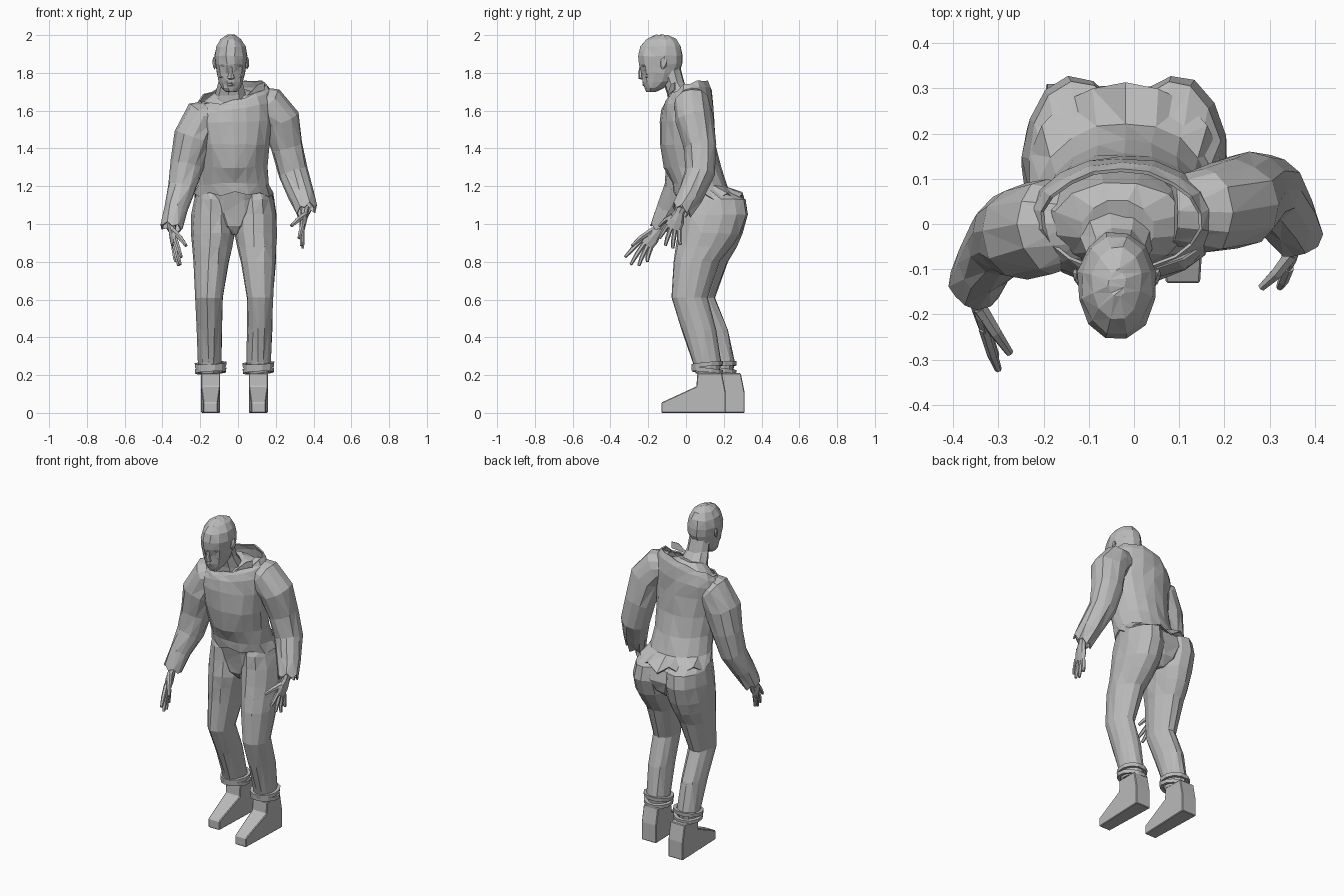
import bpy, bmesh, math, random
from mathutils import Vector

random.seed(4)
cube = bpy.data.objects.get("Cube")
if cube:
    bpy.data.objects.remove(cube, do_unlink=True)

grey = bpy.data.materials.new("plain_grey")
grey.use_nodes = True
COLOUR = (0.5, 0.5, 0.5, 1)
grey.diffuse_color = COLOUR
grey.node_tree.nodes["Principled BSDF"].inputs["Base Color"].default_value = COLOUR


def finish(name, bm):
    bmesh.ops.recalc_face_normals(bm, faces=bm.faces)
    mesh = bpy.data.meshes.new(name)
    bm.to_mesh(mesh)
    bm.free()
    mesh.materials.append(grey)
    obj = bpy.data.objects.new(name, mesh)
    bpy.context.collection.objects.link(obj)
    return obj


def skin(name, rings, jitter=0.0, cap_start=True, cap_end=True):
    """Bridge a list of point rings into a faceted skin."""
    bm = bmesh.new()
    rows = []
    for ring in rings:
        rows.append([bm.verts.new(p + Vector([random.uniform(-jitter, jitter) for _ in range(3)]))
                     for p in ring])
    n = len(rows[0])
    for a, b in zip(rows, rows[1:]):
        for i in range(n):
            j = (i + 1) % n
            bm.faces.new((a[i], a[j], b[j], b[i]))
    if cap_start:
        bm.faces.new(rows[0])
    if cap_end:
        bm.faces.new(rows[-1])
    if jitter:
        bmesh.ops.triangulate(bm, faces=bm.faces[:])
    return finish(name, bm)


def level_ring(cx, cy, z, rx, ry, roll=0, pitch=0, sides=12):
    """Elliptical ring that may slope sideways (roll) or front to back (pitch)."""
    ring = []
    for i in range(sides):
        a = math.tau * (i + 0.5) / sides
        x, y = rx * math.cos(a), ry * math.sin(a)
        ring.append(Vector((cx + x, cy + y, z + roll * x + pitch * y)))
    return ring


def tear(ring, depth):
    """Zigzag a cloth edge."""
    for i, p in enumerate(ring):
        p.z += depth * (1 if i % 2 else -1) * random.uniform(0.4, 1)


def tube_rings(points, radii, sides=8, axis=(0, 1, 0)):
    """Rings across a path; a radius pair is (along axis, across axis)."""
    pts = [Vector(p) for p in points]
    rings = []
    for k, p in enumerate(pts):
        t = (pts[min(k + 1, len(pts) - 1)] - pts[max(k - 1, 0)]).normalized()
        u = Vector(axis)
        u = (u - t * u.dot(t)).normalized()
        v = t.cross(u)
        ra, rb = radii[k] if isinstance(radii[k], tuple) else (radii[k], radii[k])
        rings.append([p + u * ra * math.cos(math.tau * i / sides)
                      + v * rb * math.sin(math.tau * i / sides) for i in range(sides)])
    return rings


def ball(name, centre, size):
    bm = bmesh.new()
    bmesh.ops.create_icosphere(bm, subdivisions=1, radius=1)
    for v in bm.verts:
        v.co = Vector(centre) + Vector([c * s for c, s in zip(v.co, size)])
    return finish(name, bm)


def cloth(obj, thickness=0.008):
    mod = obj.modifiers.new("thickness", "SOLIDIFY")
    mod.thickness = thickness
    mod.offset = -1


# Head and neck
HX = -0.038
head = [(-0.185, 1.70, .03, .025), (-0.172, 1.72, .05, .05), (-0.148, 1.755, .067, .083),
        (-0.138, 1.80, .077, .102), (-0.136, 1.845, .085, .118), (-0.137, 1.89, .088, .121),
        (-0.135, 1.94, .08, .111), (-0.13, 1.978, .056, .08), (-0.13, 2.0, .02, .03)]
skin("head", [level_ring(HX, y, z, rx, ry) for y, z, rx, ry in head], 0.003)
skin("neck", [level_ring(HX, y, z, rx, ry, sides=9) for y, z, rx, ry in
              [(0, 1.6, .1, .09), (-.025, 1.68, .085, .075), (-.065, 1.75, .064, .058),
               (-.09, 1.83, .06, .06)]], 0.003)

# Face
skin("nose", tube_rings([(HX, -.238, 1.835), (HX, -.242, 1.80), (HX, -.24, 1.775), (HX, -.222, 1.768)],
                        [(.008, .009), (.011, .012), (.012, .021), (.006, .014)], 6))
for z, w in ((1.749, .026), (1.737, .022)):
    ball("lip", (HX, -.22, z), (w, .012, .008))
for s, side in ((1, "left"), (-1, "right")):
    ball(side + "_eye", (HX + s * .034, -.217, 1.816), (.015, .011, .007))
    ball(side + "_brow", (HX + s * .034, -.222, 1.838), (.026, .016, .008))
    ball(side + "_cheek", (HX + s * .042, -.203, 1.785), (.02, .015, .018))
    ear = ball(side + "_ear", (0, 0, 0), (.010, .021, .036))
    ear.location = (HX + s * .087, -.118, 1.852)
    ear.rotation_euler = (-.2, 0, -s * .3)

# Bare shoulders under the collar
skin("upper_chest", [level_ring(*r) for r in
                     [(-.03, .01, 1.48, .17, .11), (-.03, .01, 1.6, .18, .11),
                      (-.03, .0, 1.665, .15, .095, .12, .35), (-.035, -.015, 1.70, .08, .07, .05, .3)]], 0.003)

# Torn shirt body, its hem ragged mostly at the back
shirt = [level_ring(*r, sides=18) for r in
         [(-.02, .125, 1.152, .212, .188, 0, -.06), (-.02, .075, 1.205, .19, .15, 0, -.06),
          (-.02, .035, 1.30, .178, .15), (-.02, .01, 1.42, .187, .15),
          (-.025, .004, 1.54, .208, .143, .05, 0), (-.028, .008, 1.62, .215, .138, .15, .1),
          (-.028, .008, 1.672, .2, .125, .22, .3), (-.028, .008, 1.698, .18, .112, .24, .4)]]
tear(shirt[0], 0.012)
tear(shirt[0][:9], 0.02)
tear(shirt[-1], 0.009)
cloth(skin("shirt_body", shirt, 0.004, False, False))

# Flap standing up at the torn collar
bm = bmesh.new()
bm.faces.new([bm.verts.new(p) for p in
              [(.05, -.10, 1.68), (.14, -.06, 1.71), (.14, -.06, 1.75), (.11, -.08, 1.74)]])
cloth(finish("collar_flap", bm), 0.005)

# Sleeves
sleeves = {
    "left": ([(.08, .03, 1.655), (.16, .03, 1.635), (.225, .045, 1.55), (.258, .075, 1.41),
              (.295, .075, 1.27), (.335, .02, 1.15), (.36, -.025, 1.07)],
             [.075, .095, .1, .087, .08, .066, .056]),
    "right": ([(-.11, .0, 1.58), (-.185, -.005, 1.56), (-.238, -.02, 1.455), (-.27, -.02, 1.32),
               (-.297, -.04, 1.19), (-.33, -.09, 1.08), (-.352, -.135, .98)],
              [.08, .105, .107, .089, .077, .064, .056]),
}
for side, (path, radii) in sleeves.items():
    rings = tube_rings(path, radii, 12)
    tear(rings[-1], 0.014)
    cloth(skin(side + "_sleeve", rings, 0.005, True, False))


# Hands: a flat palm, four fingers and a thumb
def hand(side, wrist, knuckles, spread, tips, thumb):
    w, k, s = Vector(wrist), Vector(knuckles), Vector(spread)
    up = (w - k) * 0.35
    skin(side + "_palm", tube_rings([w + up, w, (w + k) / 2, k],
                                    [(.03, .024), (.028, .021), (.044, .019), (.044, .014)], 8, s))
    for i, tip in enumerate(tips):
        a, b = k + s * (1.5 - i) / 1.5, Vector(tip)
        mid = (a + b) / 2 + (a - w) * 0.08
        skin(side + "_finger", tube_rings([a + up * .3, mid, b], [.013, .012, .008], 6))
    a, b = w.lerp(k, .3) + s * .7, Vector(thumb)
    skin(side + "_thumb", tube_rings([a, (a + b) / 2 + s * .2, b], [.017, .014, .009], 6))


hand("left", (.352, -.035, 1.06), (.34, -.07, .975), (0, -.03, .014),
     [(.322, -.14, .925), (.336, -.11, .885), (.343, -.07, .87), (.345, -.03, .89)],
     (.282, -.14, .99))
hand("right", (-.348, -.15, .97), (-.335, -.215, .89), (.005, -.022, .022),
     [(-.30, -.322, .825), (-.305, -.292, .785), (-.315, -.25, .78), (-.33, -.205, .80)],
     (-.275, -.285, .885))

# Trousers
skin("trouser_seat", [level_ring(*r) for r in
                      [(-.018, .13, .945, .03, .1), (-.02, .14, .99, .12, .145), (-.02, .147, 1.06, .21, .165),
                       (-.02, .13, 1.13, .207, .165), (-.02, .07, 1.2, .18, .125)]], 0.003)
legs = {
    "left": [(.11, .115, .21, .056, .066), (.11, .11, .27, .063, .078), (.115, .07, .44, .067, .093),
             (.116, .018, .61, .071, .096), (.107, .055, .8, .094, .122), (.1, .095, .88, .105, .15),
             (.095, .125, .95, .114, .17), (.093, .15, 1.05, .114, .18), (.088, .145, 1.13, .105, .172),
             (.08, .1, 1.18, .09, .11)],
    "right": [(-.15, .185, .21, .056, .066), (-.15, .18, .27, .063, .08), (-.15, .128, .44, .067, .095),
              (-.152, .055, .61, .072, .097), (-.142, .095, .8, .097, .13), (-.136, .115, .88, .108, .153),
              (-.132, .13, .95, .118, .17), (-.13, .15, 1.05, .116, .18), (-.127, .145, 1.13, .107, .172),
              (-.12, .1, 1.18, .09, .11)],
}
for side, rings in legs.items():
    skin(side + "_trouser_leg", [level_ring(*r, sides=13) for r in rings], 0.003)

# Rolled ankle bands and blocky shoes
SOLE = [(-.13, 0), (.21, 0), (.21, .11), (.19, .21), (.06, .21), (.055, .14), (-.13, .055)]
for side, x, shift in (("left", .108, 0), ("right", -.145, .1)):
    for z, pitch, r in ((.255, .1, .081), (.224, -.1, .08)):
        section = [(r - .014, -.01), (r + .004, -.012), (r + .006, .01), (r - .014, .01)]
        rings = [level_ring(x, .112 + shift * .72, z + dz, q, q, .05, pitch, 12) for q, dz in section]
        skin(side + "_ankle_band", rings + [rings[0]], 0, False, False)
    rows = []
    for s in (-1, 1):
        rows.append([Vector((x + s * (.038 if y < 0 else .05), y + shift, z)) for y, z in SOLE])
    shoe = skin(side + "_shoe", rows)
    bevel = shoe.modifiers.new("soft_edges", "BEVEL")
    bevel.width = 0.004
    bevel.segments = 1
